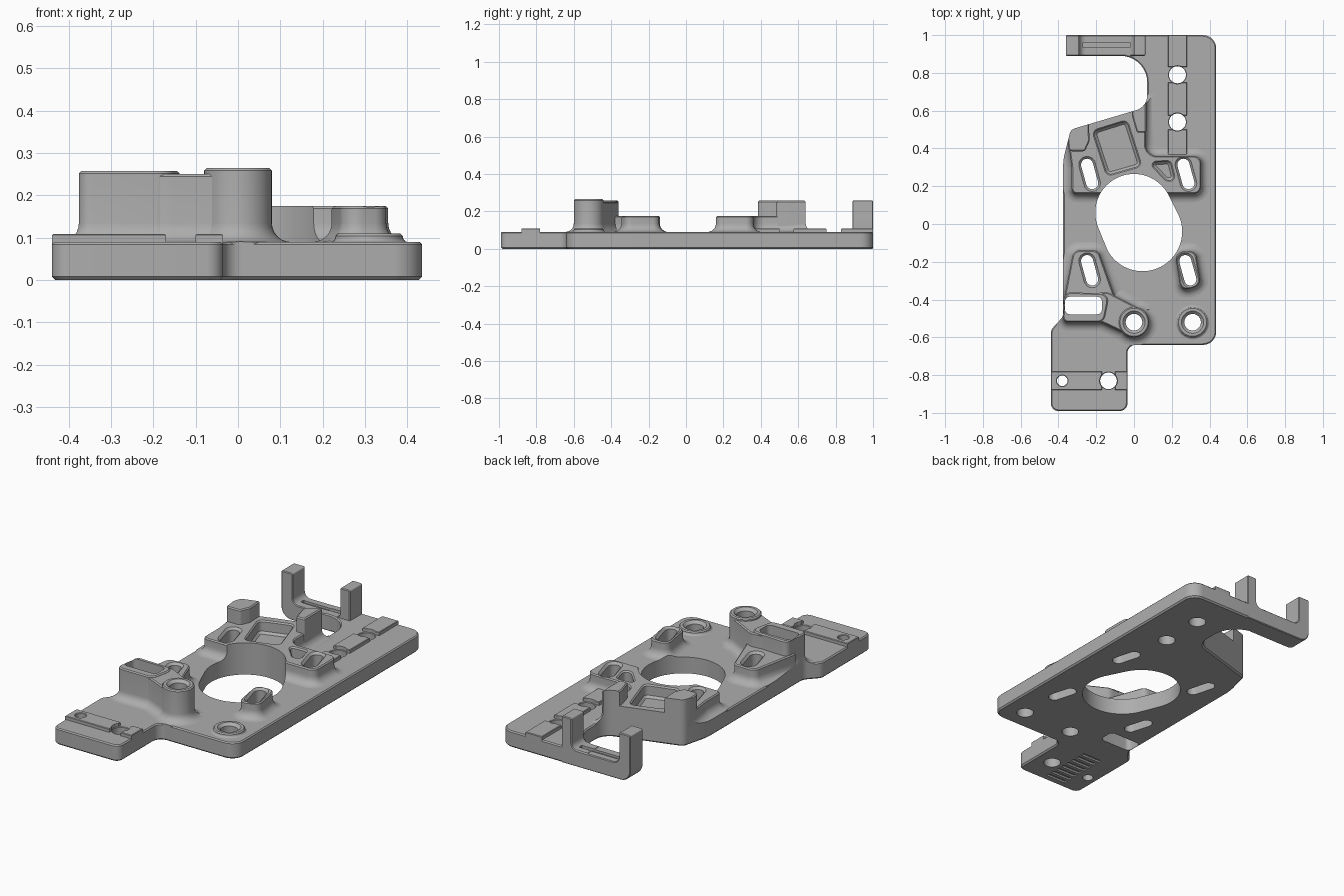
import bpy, bmesh, math
from mathutils import Vector, Matrix

if "Cube" in bpy.data.objects:
    bpy.data.objects.remove(bpy.data.objects["Cube"], do_unlink=True)

grey = bpy.data.materials.new("machined grey")
grey.use_nodes = True
colour = (0.42, 0.42, 0.42, 1)
grey.diffuse_color = colour
grey.node_tree.nodes["Principled BSDF"].inputs["Base Color"].default_value = colour


def rounded(corners):
    """Counter-clockwise outline from (x, y, radius) corners."""
    n, out = len(corners), []
    for i, (x, y, r) in enumerate(corners):
        p = Vector((x, y))
        a = (Vector(corners[i - 1][:2]) - p).normalized()
        b = (Vector(corners[(i + 1) % n][:2]) - p).normalized()
        if r == 0:
            out.append(p)
            continue
        half = a.angle(b) / 2
        centre = p + (a + b).normalized() * r / math.sin(half)
        s = p + a * r / math.tan(half) - centre
        e = p + b * r / math.tan(half) - centre
        turn = math.atan2(s.x * e.y - s.y * e.x, s.dot(e))
        steps = max(3, int(abs(turn) / 0.16))
        out += [centre + Matrix.Rotation(turn * k / steps, 2) @ s for k in range(steps + 1)]
    area = sum(out[i - 1].x * p.y - out[i - 1].y * p.x for i, p in enumerate(out))
    return out if area > 0 else out[::-1]


def offset(points, d):
    out = []
    for i, p in enumerate(points):
        a = (p - points[i - 1]).normalized()
        b = (points[(i + 1) % len(points)] - p).normalized()
        na, nb = Vector((a.y, -a.x)), Vector((b.y, -b.x))
        out.append(p + (na + nb) * d / max(0.3, 1 + na.dot(nb)))
    return out


def circle(x, y, r, n=40):
    return [Vector((x + r * math.cos(t * math.tau / n), y + r * math.sin(t * math.tau / n))) for t in range(n)]


def box(x0, x1, y0, y1, r=0.0):
    return rounded([(x0, y0, r), (x1, y0, r), (x1, y1, r), (x0, y1, r)])


def slot(x, y, length=0.165, width=0.064, tilt=0.27, n=10):
    """Tilted pill outline."""
    pts = []
    for end in (1, -1):
        for k in range(n + 1):
            t = math.pi * k / n
            pts.append(Vector((end * math.cos(t) * width / 2, end * (math.sin(t) * width / 2 + (length - width) / 2))))
    return [Matrix.Rotation(tilt, 2) @ p + Vector((x, y)) for p in pts]


def add_prism(bm, outline, profile):
    """Stack offset copies of an outline; profile is (offset, z) pairs."""
    rings = [[bm.verts.new((p.x, p.y, z)) for p in offset(outline, d)] for d, z in profile]
    bm.faces.new(rings[0][::-1])
    bm.faces.new(rings[-1])
    n = len(outline)
    for lo, hi in zip(rings, rings[1:]):
        for i in range(n):
            j = (i + 1) % n
            bm.faces.new((lo[i], lo[j], hi[j], hi[i]))


def make(name, *prisms):
    bm = bmesh.new()
    for outline, profile in prisms:
        add_prism(bm, outline, profile)
    mesh = bpy.data.meshes.new(name)
    bm.to_mesh(mesh)
    bm.free()
    mesh.materials.append(grey)
    ob = bpy.data.objects.new(name, mesh)
    bpy.context.collection.objects.link(ob)
    return ob


def block(z0, z1, c=0.006):
    return [(0, z0), (0, z1 - c), (-c, z1)]


def flared(top, r=0.045, base=0.09):
    """Wall with a concave fillet at its foot."""
    arc = [(r - r * math.sin(t), base + r - r * math.cos(t)) for t in [k * math.pi / 12 for k in range(7)]]
    return [(r, base - 0.01)] + arc + [(0, top - 0.006), (-0.006, top)]


def through(top, chamfer=0.012):
    return [(0, -0.1), (0, top - chamfer), (chamfer, top), (chamfer, 0.6)]


# Base plate
outline = rounded([
    (-0.1, 1.0, 0), (0.435, 1.0, 0.07), (0.435, -0.64, 0.07), (-0.035, -0.64, 0.045),
    (-0.035, -0.99, 0.04), (-0.44, -0.99, 0.04), (-0.44, -0.56, 0.05), (-0.375, -0.49, 0.05),
    (-0.375, 0.34, 0.25), (-0.335, 0.5, 0.04), (0.07, 0.62, 0.08), (0.07, 0.89, 0.14), (-0.1, 0.89, 0)])
plate = make("base_plate", (outline, [(-0.008, 0), (0, 0.008), (0, 0.084), (-0.006, 0.09)]))
envelope = make("envelope", (outline, [(0, -0.2), (0, 0.8)]))

# Raised pads
pads = [
    make("rear_pad", (rounded([
        (-0.33, 0.16, 0.03), (0.355, 0.16, 0.04), (0.355, 0.36, 0.04), (0.06, 0.36, 0.06),
        (0.065, 0.64, 0), (0, 0.63, 0), (-0.36, 0.53, 0), (-0.33, 0.3, 0.1)]), flared(0.175))),
    make("front_left_pad", (rounded([
        (0.215, -0.15, 0.04), (0.325, -0.14, 0.04), (0.355, -0.32, 0.04),
        (0.25, -0.36, 0.04)]), flared(0.175))),
    make("front_right_pad", (rounded([
        (-0.32, -0.14, 0.04), (-0.19, -0.14, 0.04), (-0.09, -0.42, 0), (-0.375, -0.42, 0)]), flared(0.175))),
    make("slot_block", (rounded([
        (-0.38, -0.52, 0.03), (-0.16, -0.52, 0.04), (-0.13, -0.37, 0.04), (-0.36, -0.36, 0.03)]), flared(0.258))),
    make("arm", (rounded([
        (-0.25, -0.515, 0), (-0.17, -0.52, 0.08), (-0.02, -0.59, 0), (0.05, -0.46, 0),
        (-0.14, -0.36, 0.06), (-0.25, -0.37, 0)]), flared(0.251))),
    make("tall_boss", (circle(0, -0.52, 0.08), flared(0.265))),
    make("low_boss", (circle(0.31, -0.52, 0.08), flared(0.11, 0.012))),
    make("right_post", (rounded([
        (-0.345, 0.385, 0.02), (-0.26, 0.385, 0.02), (-0.235, 0.44, 0.02),
        (-0.24, 0.55, 0), (-0.36, 0.53, 0)]), block(0.1, 0.257))),
    make("left_post", (rounded([
        (-0.01, 0.57, 0.01), (0.015, 0.485, 0.01), (0.065, 0.485, 0.01), (0.065, 0.64, 0),
        (-0.01, 0.62, 0)]), block(0.05, 0.257))),
]

# Low rails broken around the bolt holes
pads.append(make("front_rail", *[(box(a, b, -0.88, -0.78), block(0.07, 0.109, 0.003))
                                 for a, b in ((-0.44, -0.17), (-0.1, -0.035))]))
pads.append(make("rear_rail", *[(box(0.18, 0.28, a, b), block(0.07, 0.109, 0.003))
                                for a, b in ((0.34, 0.5), (0.575, 0.75), (0.83, 1.0))]))

# Rear U-shaped bracket, drawn in x-z and turned upright
bracket = make("rear_bracket", (rounded([
    (-0.36, 0, 0.06), (0.06, 0, 0), (0.06, 0.257, 0.008), (0, 0.257, 0.008), (0, 0.088, 0.035),
    (-0.29, 0.088, 0.035), (-0.29, 0.257, 0.008), (-0.36, 0.257, 0.008)]),
    [(-0.004, 0), (0, 0.004), (0, 0.106), (-0.004, 0.11)]))
bracket.data.transform(Matrix.Translation((0, 1.0, 0)) @ Matrix.Rotation(math.pi / 2, 4, 'X'))

# Openings: egg-shaped bore, slots, bolt holes, pockets and underside grooves
upper, lower = circle(0, 0.06, 0.205, 64), circle(0.045, -0.04, 0.21, 64)
skew = math.atan2(-0.1, 0.045)
bore = [lo if math.cos(k * math.tau / 64 - skew) > 0 else up
        for k, (up, lo) in enumerate(zip(upper, lower))]
cuts = [(bore, [(0, -0.1), (0, 0.6)])]
cuts += [(slot(x, y), through(0.175)) for x, y in
         ((-0.235, 0.265), (0.275, 0.265), (-0.235, -0.245), (0.285, -0.245))]
cuts.append((box(-0.365, -0.17, -0.478, -0.385, 0.025), [(0, -0.1), (0, 0.6)]))
cuts += [(circle(x, y, r), through(z, c)) for x, y, r, z, c in (
    (0, -0.52, 0.044, 0.265, 0.015), (0.31, -0.52, 0.044, 0.11, 0.015),
    (-0.135, -0.83, 0.044, 0.09, 0.003), (-0.38, -0.83, 0.028, 0.109, 0.003),
    (0.23, 0.79, 0.045, 0.09, 0.003), (0.23, 0.54, 0.045, 0.09, 0.003))]
pocket = rounded([(-0.215, 0.49, 0.025), (-0.04, 0.545, 0.025), (0.035, 0.31, 0.025), (-0.14, 0.26, 0.025)])
triangle = rounded([(0.085, 0.325, 0.015), (0.19, 0.33, 0.02), (0.215, 0.23, 0.02), (0.17, 0.235, 0.02)])
cuts += [(shape, [(-0.012, 0.105), (0, 0.117), (0, 0.168), (0.008, 0.176), (0.008, 0.2)])
         for shape in (pocket, triangle)]
cuts += [(box(-0.32, -0.2, y, y + 0.02), [(0, -0.05), (0, 0.01)])
         for y in [-0.95 + 0.04 * k for k in range(8)]]
cuts.append((box(-0.27, -0.02, 0.935, 0.96), [(0, 0.076), (0, 0.2)]))
cutter = make("cutter", *cuts)
cutter.hide_render = envelope.hide_render = True


def bake(ob, *steps):
    for operation, tool in steps:
        m = ob.modifiers.new(operation, 'BOOLEAN')
        m.operation, m.object, m.solver = operation, tool, 'EXACT'
    bpy.context.view_layer.update()
    mesh = bpy.data.meshes.new_from_object(ob.evaluated_get(bpy.context.evaluated_depsgraph_get()))
    ob.modifiers.clear()
    ob.data = mesh
    bpy.ops.object.select_all(action='DESELECT')
    ob.select_set(True)
    bpy.context.view_layer.objects.active = ob
    bpy.ops.object.shade_smooth_by_angle(angle=math.radians(28))


for ob in (plate, bracket):
    bake(ob, ('DIFFERENCE', cutter))
for ob in pads:
    bake(ob, ('INTERSECT', envelope), ('DIFFERENCE', cutter))
for helper in (cutter, envelope):
    bpy.data.objects.remove(helper, do_unlink=True)
